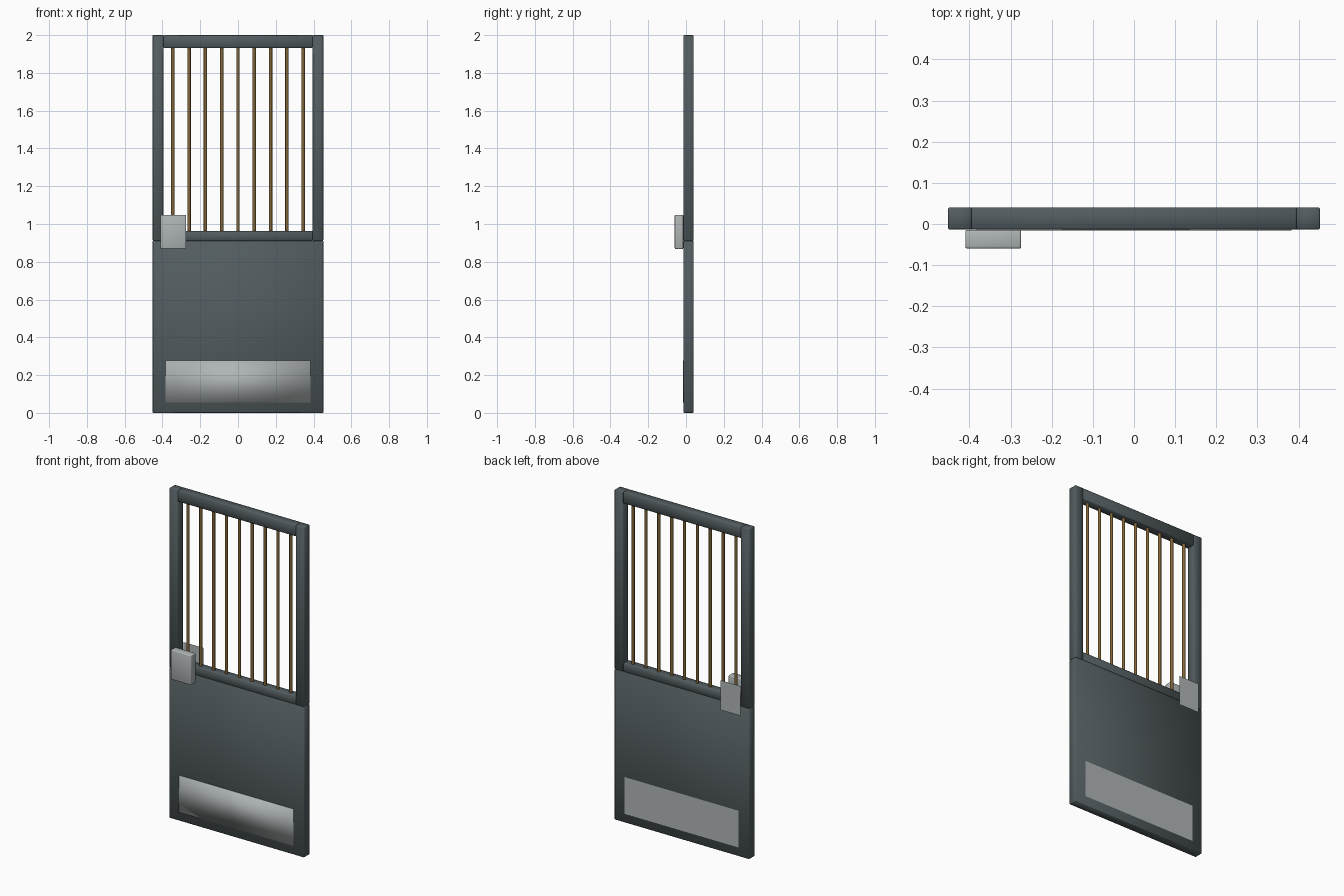
import bpy
import bmesh

cube = bpy.data.objects.get("Cube")
if cube:
    bpy.data.objects.remove(cube, do_unlink=True)


def material(name, color):
    mat = bpy.data.materials.new(name)
    mat.use_nodes = True
    mat.diffuse_color = (*color, 1)
    mat.node_tree.nodes["Principled BSDF"].inputs["Base Color"].default_value = (*color, 1)
    return mat


PAINT = material("dark grey paint", (0.085, 0.107, 0.115))
STEEL = material("brushed steel", (0.43, 0.46, 0.46))
BRASS = material("aged brass", (0.22, 0.13, 0.04))


def finish(name, bm, mat, bevel=0, segments=1):
    mesh = bpy.data.meshes.new(name)
    bm.to_mesh(mesh)
    bm.free()
    mesh.materials.append(mat)
    obj = bpy.data.objects.new(name, mesh)
    bpy.context.collection.objects.link(obj)
    if bevel:
        mod = obj.modifiers.new("soft edges", "BEVEL")
        mod.width = bevel
        mod.segments = segments
    mesh.shade_smooth()
    return obj


def box(name, x, y, z, mat, bevel=0, segments=1):
    """Box given by its (low, high) range on each axis."""
    bm = bmesh.new()
    bmesh.ops.create_cube(bm, size=1)
    for v in bm.verts:
        for axis, (low, high) in enumerate((x, y, z)):
            v.co[axis] = high if v.co[axis] > 0 else low
    return finish(name, bm, mat, bevel, segments)


def back_sheet(name, x, y, z):
    """Thin upright sheet facing the back."""
    bm = bmesh.new()
    corners = ((x[1], z[0]), (x[0], z[0]), (x[0], z[1]), (x[1], z[1]))
    bm.faces.new([bm.verts.new((cx, y, cz)) for cx, cz in corners])
    return finish(name, bm, STEEL)


HALF = 0.452        # half the door width
INNER = 0.395       # half the window width
DEPTH = (-0.013, 0.04)
SILL = 0.912        # seam between lower panel and window frame
WINDOW = (0.963, 1.932)

# Lower panel and window frame
box("lower_panel", (-HALF, HALF), DEPTH, (0, SILL), PAINT, 0.003)
box("right_stile", (-HALF, -INNER), DEPTH, (SILL, 2), PAINT, 0.003)
box("left_stile", (INNER, HALF), DEPTH, (SILL, 2), PAINT, 0.003)
box("top_rail", (-INNER, INNER), DEPTH, (WINDOW[1], 2), PAINT, 0.003)
box("middle_rail", (-INNER, INNER), DEPTH, (SILL, WINDOW[0]), PAINT, 0.003)

# Upright window bars
BARS = 9
for i in range(BARS):
    bm = bmesh.new()
    bmesh.ops.create_cone(bm, cap_ends=False, segments=12, radius1=0.009,
                          radius2=0.009, depth=WINDOW[1] - WINDOW[0] + 0.01)
    x = 0.345 * (2 * i / (BARS - 1) - 1)
    bmesh.ops.translate(bm, verts=bm.verts, vec=(x, sum(DEPTH) / 2, sum(WINDOW) / 2))
    finish(f"window_bar_{i + 1}", bm, BRASS)

# Kick plates
KICK_X, KICK_Z = (-0.383, 0.383), (0.054, 0.277)
box("front_kick_plate", KICK_X, (-0.016, DEPTH[0]), KICK_Z, STEEL)
back_sheet("back_kick_plate", KICK_X, 0.042, KICK_Z)

# Lock case and its back cover
LOCK_X, LOCK_Z = (-0.41, -0.274), (0.868, 1.048)
box("lock_case", LOCK_X, (-0.06, -0.014), LOCK_Z, STEEL, 0.005, 2)
back_sheet("lock_back_cover", LOCK_X, 0.063, LOCK_Z)
